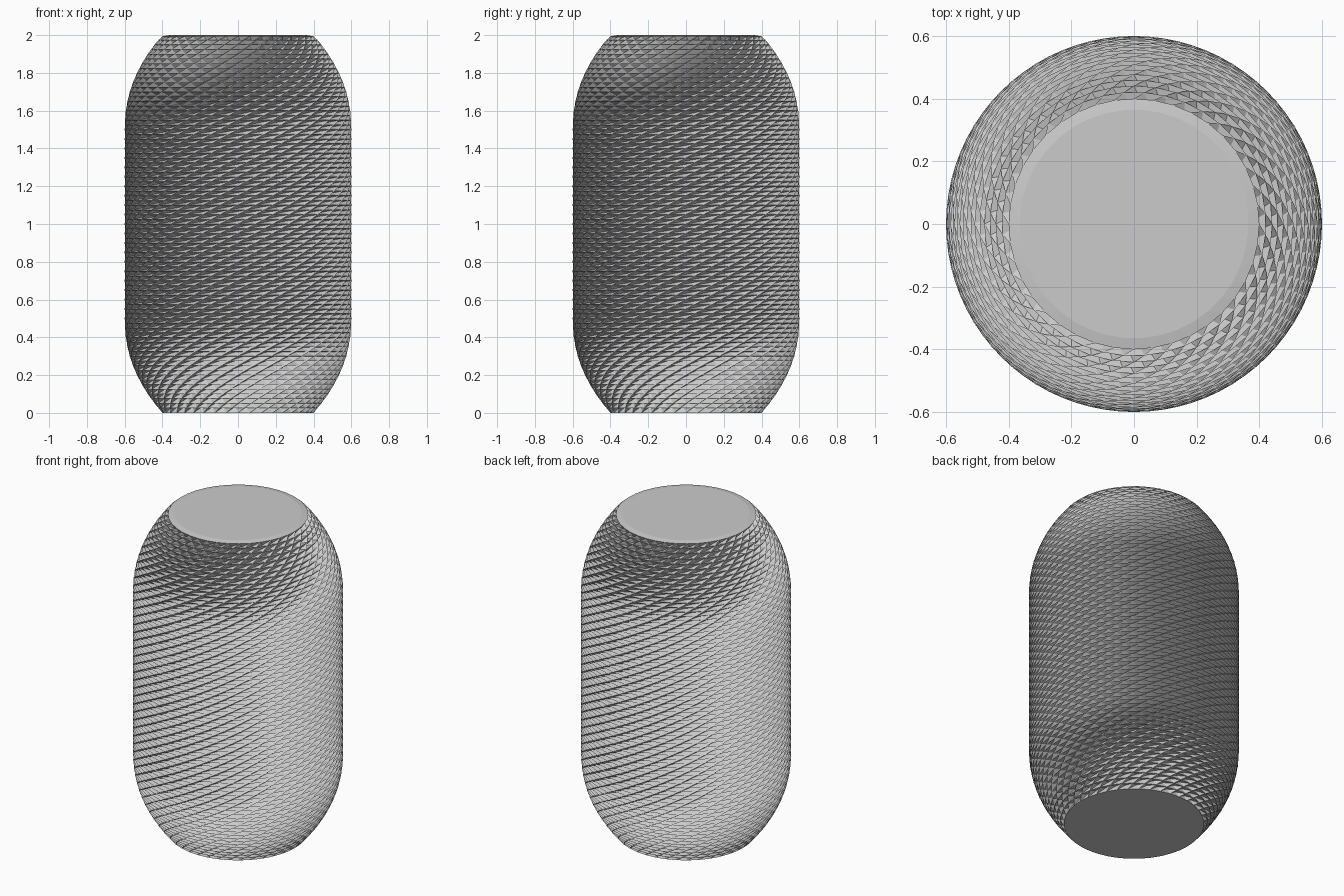
import bpy, bmesh, math
from mathutils import Vector

if "Cube" in bpy.data.objects:
    bpy.data.objects.remove(bpy.data.objects["Cube"])

COLS, ROWS = 40, 80          # cells around, cells up
DEPTH = 0.032                # how deep each faceted dimple is
STEP = math.tau / COLS

grey = bpy.data.materials.new("grey")
grey.diffuse_color = (0.6, 0.6, 0.6, 1)
grey.use_nodes = True
grey.node_tree.nodes["Principled BSDF"].inputs["Base Color"].default_value = grey.diffuse_color


def radius(z):
    """Barrel profile: straight middle, rounded shoulders."""
    d = max(0.0, abs(z - 1) - 0.5) / 0.5
    return 0.6 - 0.2 * d ** 2.2


def polar(r, a, z):
    return Vector((r * math.cos(a), r * math.sin(a), z))


bm = bmesh.new()

# Outer ridge points: every ring is turned half a cell from the one below
rings = []
for j in range(ROWS + 1):
    z = 2 * j / ROWS
    rings.append([bm.verts.new(polar(radius(z), (i + j * 0.5) * STEP, z))
                  for i in range(COLS)])

# Slanted cells, each sunk to a point so the ridges wind upwards
for j in range(ROWS):
    for i in range(COLS):
        k = (i + 1) % COLS
        quad = [rings[j][i], rings[j][k], rings[j + 1][k], rings[j + 1][i]]
        c = sum((v.co for v in quad), Vector()) / 4
        slope = (radius(c.z + 0.01) - radius(c.z - 0.01)) / 0.02
        n = Vector((c.x, c.y, -slope * c.xy.length)).normalized()
        tip = bm.verts.new(c - n * DEPTH)
        for a in range(4):
            bm.faces.new((quad[a], quad[(a + 1) % 4], tip))

# Flat base on the outer ring
bm.faces.new(rings[0][::-1])

# Flat top on a smaller ring, with small teeth around its edge
top = [bm.verts.new(polar(0.365, (i + 0.5 + ROWS * 0.5) * STEP, 2))
       for i in range(COLS)]
for v in rings[-1]:
    v.co.z -= 0.006
for i in range(COLS):
    k = (i + 1) % COLS
    bm.faces.new((rings[-1][i], rings[-1][k], top[i]))
    bm.faces.new((rings[-1][k], top[k], top[i]))
bm.faces.new(top)

mesh = bpy.data.meshes.new("vase_body")
bm.to_mesh(mesh)
bm.free()
mesh.materials.append(grey)
vase = bpy.data.objects.new("vase_body", mesh)
bpy.context.collection.objects.link(vase)
